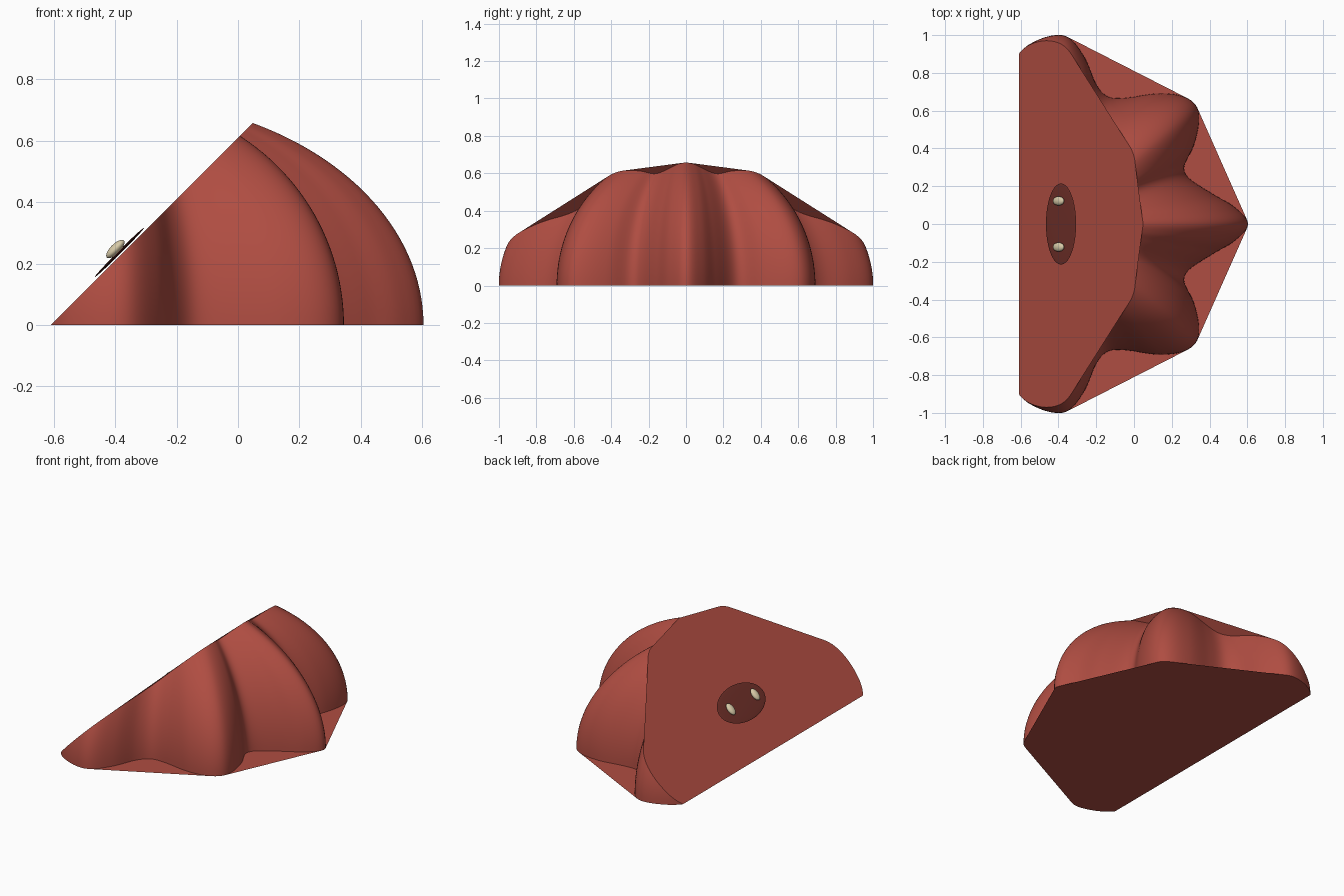
import bpy, bmesh, math
from mathutils import Vector, Matrix

if "Cube" in bpy.data.objects:
    bpy.data.objects.remove(bpy.data.objects["Cube"])

CX, HEIGHT = -0.40, 0.735            # dome axis and full dome height
CUT_X = -0.61                        # the sloped cut is the plane z = x - CUT_X
NORMAL = Vector((-1, 0, 1)).normalized()

# Half of the lobed outline: (angle in degrees, radius)
OUTLINE = [(0, 1.004), (5.5, .937), (10.6, .839), (18.6, .738), (24.6, .7325), (30.3, .832),
           (36.7, .929), (40.6, .961), (45.2, .948), (51.5, .884), (60.8, .768),
           (68.5, .724), (74.9, .767), (81, .891), (86.5, .985), (91, 1.0),
           (99, .965), (103.2, .924), (114, .78), (135, .95), (157, .74), (180, .95)]


def material(name, rgb):
    m = bpy.data.materials.new(name)
    m.diffuse_color = (*rgb, 1)
    m.use_nodes = True
    m.node_tree.nodes["Principled BSDF"].inputs["Base Color"].default_value = m.diffuse_color
    return m


RED = material("brick red", (0.43, 0.074, 0.054))
DARK = material("dark brown", (0.155, 0.028, 0.021))
CREAM = material("cream", (0.68, 0.59, 0.39))


def radius(deg):
    """Smooth interpolation of the mirrored outline."""
    a = abs(deg)
    n = len(OUTLINE)

    def slope(i):
        if i in (0, n - 1):
            return 0.0
        (a0, r0), (a1, r1) = OUTLINE[i - 1], OUTLINE[i + 1]
        return (r1 - r0) / (a1 - a0)
    for i in range(n - 1):
        (a0, r0), (a1, r1) = OUTLINE[i], OUTLINE[i + 1]
        if a <= a1:
            d = a1 - a0
            t = (a - a0) / d
            return ((2*t**3 - 3*t**2 + 1) * r0 + (t**3 - 2*t**2 + t) * d * slope(i)
                    + (3*t**2 - 2*t**3) * r1 + (t**3 - t**2) * d * slope(i + 1))
    return OUTLINE[-1][1]


def hull(points):
    """2D convex hull as (u, v) pairs, counter-clockwise."""
    pts = sorted(set((round(u, 5), round(v, 5)) for u, v in points))

    def half(seq):
        out = []
        for p in seq:
            while len(out) > 1 and ((out[-1][0] - out[-2][0]) * (p[1] - out[-2][1])
                                    - (out[-1][1] - out[-2][1]) * (p[0] - out[-2][0])) <= 1e-9:
                out.pop()
            out.append(p)
        return out[:-1]
    return half(pts) + half(pts[::-1])


def finish(bm, name, mat, angle=40):
    me = bpy.data.meshes.new(name)
    bm.to_mesh(me)
    bm.free()
    ob = bpy.data.objects.new(name, me)
    bpy.context.collection.objects.link(ob)
    me.materials.append(mat)
    bpy.ops.object.select_all(action='DESELECT')
    ob.select_set(True)
    bpy.context.view_layer.objects.active = ob
    bpy.ops.object.shade_smooth_by_angle(angle=math.radians(angle))
    return ob


# Lobed dome, sliced by the 45 degree plane
bm = bmesh.new()
SEG, RINGS = 360, 40
rings = []
for j in range(RINGS):
    phi = math.radians(90 * j / RINGS)
    ring = []
    for i in range(SEG):
        deg = -180 + 360 * i / SEG
        r, th = radius(deg) * math.cos(phi), math.radians(deg)
        ring.append(bm.verts.new((CX + r * math.cos(th), r * math.sin(th), HEIGHT * math.sin(phi))))
    rings.append(ring)
for lo, hi in zip(rings, rings[1:]):
    for i in range(SEG):
        k = (i + 1) % SEG
        bm.faces.new((lo[i], lo[k], hi[k], hi[i]))
bmesh.ops.bisect_plane(bm, geom=bm.verts[:] + bm.edges[:] + bm.faces[:], dist=1e-5,
                       plane_co=(CUT_X, 0, 0), plane_no=NORMAL, clear_outer=True)
base = [(v.co.x, v.co.y) for v in bm.verts if abs(v.co.z) < 1e-4]
slope_pts = [(v.co.x, v.co.y) for v in bm.verts if abs(v.co.z - v.co.x + CUT_X) < 1e-4]
finish(bm, "lobed_dome", RED)

# Flat caps: each bridges the hollows between the lobes
bm = bmesh.new()
bm.faces.new([bm.verts.new((x, y, 0)) for x, y in reversed(hull(base))])
finish(bm, "base_plate", RED)
bm = bmesh.new()
bm.faces.new([bm.verts.new((x, y, x - CUT_X)) for x, y in hull(slope_pts)])
finish(bm, "sloped_face", RED)


def oval(name, x, y, lift, size, mat):
    """Flattened ellipsoid lying on the sloped face; size = (along slope, y, thickness)."""
    bm = bmesh.new()
    bmesh.ops.create_uvsphere(bm, u_segments=40, v_segments=20, radius=1)
    centre = Vector((x, y, x - CUT_X)) + NORMAL * lift
    bm.transform(Matrix.Translation(centre) @ Matrix.Rotation(math.radians(-45), 4, 'Y')
                 @ Matrix.Diagonal((*size, 1)))
    finish(bm, name, mat, 60)


# Dark oval spot with two small cream ovals
oval("dark_spot", -0.380, 0, 0.009, (0.113, 0.215, 0.005), DARK)
for side, y in (("left", 0.122), ("right", -0.122)):
    oval(side + "_cream_oval", -0.381, y, 0.026, (0.039, 0.024, 0.016), CREAM)
